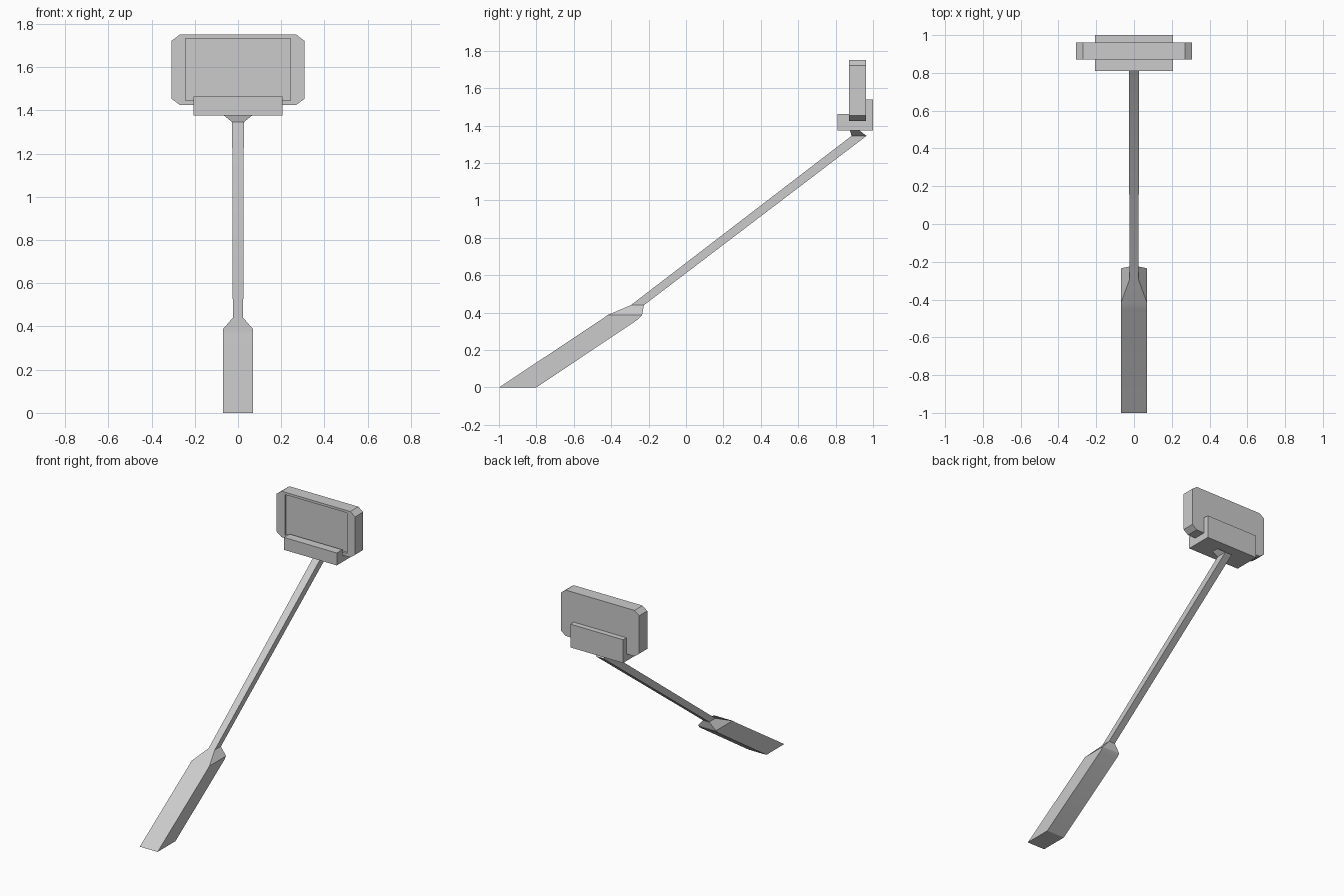
import bpy
import bmesh
import math

cube = bpy.data.objects.get("Cube")
if cube:
    bpy.data.objects.remove(cube, do_unlink=True)

grey = bpy.data.materials.new("light grey")
grey.use_nodes = True
colour = (0.6, 0.6, 0.6, 1)
grey.diffuse_color = colour
grey.node_tree.nodes["Principled BSDF"].inputs["Base Color"].default_value = colour


def loft(name, rings):
    """Skin a closed solid through rings of equal point count."""
    bm = bmesh.new()
    loops = [[bm.verts.new(p) for p in ring] for ring in rings]
    n = len(loops[0])
    for a, b in zip(loops, loops[1:]):
        for i in range(n):
            j = (i + 1) % n
            bm.faces.new((a[i], a[j], b[j], b[i]))
    bm.faces.new(loops[0])
    bm.faces.new(loops[-1])
    bmesh.ops.recalc_face_normals(bm, faces=bm.faces)
    mesh = bpy.data.meshes.new(name)
    bm.to_mesh(mesh)
    bm.free()
    mesh.materials.append(grey)
    obj = bpy.data.objects.new(name, mesh)
    bpy.context.collection.objects.link(obj)
    return obj


def select_only(obj):
    bpy.ops.object.select_all(action='DESELECT')
    obj.select_set(True)
    bpy.context.view_layer.objects.active = obj


# Handle, thin pole and flared neck: level sections (z, front y, back y, half width)
sections = [(0, -1, -0.8, 0.07), (0.365, -0.45, -0.255, 0.07),
            (0.387, -0.42, -0.235, 0.07), (0.44, -0.295, -0.225, 0.024),
            (1.345, 0.885, 0.965, 0.027), (1.38, 0.875, 0.92, 0.07)]
stick = loft("handle_and_pole", [
    [(-w, f, z), (w, f, z), (w, b, z), (-w, b, z)] for z, f, b, w in sections])
select_only(stick)
bpy.ops.object.shade_smooth_by_angle(angle=math.radians(30))

# Clamp: stepped channel profile in y and z, swept across x
profile = [(0.81, 1.375), (1.0, 1.375), (1.0, 1.54), (0.962, 1.54),
           (0.962, 1.425), (0.872, 1.425), (0.872, 1.463), (0.81, 1.463)]
loft("clamp", [[(x, y, z) for y, z in profile] for x in (-0.207, 0.207)])

# Handset body with clipped corners
W, LOW, HIGH, CX, CZ = 0.307, 1.425, 1.75, 0.037, 0.028
half = [(W - CX, LOW), (W, LOW + CZ), (W, HIGH - CZ), (W - CX, HIGH)]
outline = half + [(-x, z) for x, z in reversed(half)]
handset = loft("handset", [[(x, y, z) for x, z in outline] for y in (0.872, 0.962)])

# Sunken screen
opening = [(-0.243, 1.446), (0.243, 1.446), (0.243, 1.733), (-0.243, 1.733)]
cutter = loft("screen_cutter", [[(x, y, z) for x, z in opening] for y in (0.85, 0.887)])
cutter.hide_render = True
cut = handset.modifiers.new("screen", 'BOOLEAN')
cut.operation = 'DIFFERENCE'
cut.solver = 'EXACT'
cut.object = cutter
select_only(handset)
bpy.ops.object.modifier_apply(modifier=cut.name)
bpy.data.objects.remove(cutter, do_unlink=True)
